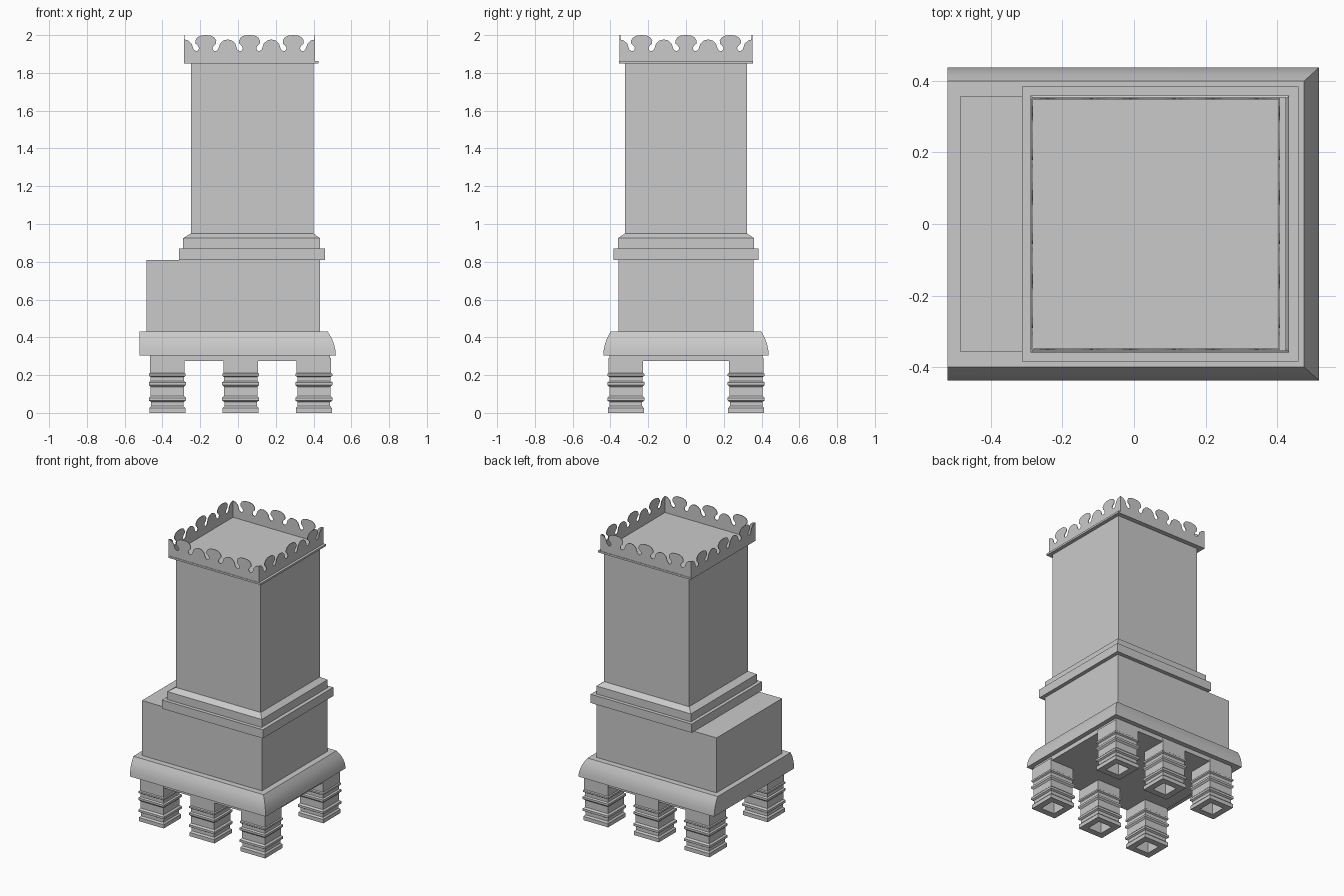
import bpy, bmesh
from mathutils import Vector

cube = bpy.data.objects.get("Cube")
if cube:
    bpy.data.objects.remove(cube, do_unlink=True)

# Single plain grey for the whole stove
grey = bpy.data.materials.new("plain_grey")
grey.use_nodes = True
GREY = (0.59, 0.59, 0.59, 1)
grey.diffuse_color = GREY
grey.node_tree.nodes["Principled BSDF"].inputs["Base Color"].default_value = GREY


def finish(name, bm):
    bmesh.ops.recalc_face_normals(bm, faces=bm.faces)
    mesh = bpy.data.meshes.new(name)
    bm.to_mesh(mesh)
    bm.free()
    mesh.materials.append(grey)
    obj = bpy.data.objects.new(name, mesh)
    bpy.context.collection.objects.link(obj)
    return obj


def loft(name, rings):
    """Stack of rectangles (x0, x1, half_depth, z), joined and capped."""
    bm = bmesh.new()
    loops = [[bm.verts.new(p) for p in
              ((x0, -y, z), (x1, -y, z), (x1, y, z), (x0, y, z))]
             for x0, x1, y, z in rings]
    for a, b in zip(loops, loops[1:]):
        for i in range(4):
            j = (i + 1) % 4
            bm.faces.new((a[i], a[j], b[j], b[i]))
    bm.faces.new(loops[0])
    bm.faces.new(loops[-1])
    return finish(name, bm)


def box(name, x0, x1, y, z0, z1):
    return loft(name, [(x0, x1, y, z0), (x0, x1, y, z1)])


# Banded hollow feet: three columns, two rows
foot = [(.091, .29), (.091, .212), (.097, .207), (.097, .196), (.088, .19),
        (.088, .168), (.098, .162), (.098, .148), (.088, .138), (.088, .09),
        (.098, .08), (.098, .065), (.086, .058), (.086, .036), (.095, .026),
        (.095, 0), (.052, 0), (.052, .2)]
for row, side in (("front", -1), ("back", 1)):
    for i, col in enumerate(("right", "middle", "left")):
        leg = loft(f"{row}_{col}_foot", [(-w, w, w, z) for w, z in foot])
        leg.location = (-.374 + .388 * i, side * .318, 0)

# Plate over the feet
box("foot_plate", -.465, .487, .405, .275, .306)

# Base slab, rounded on three sides and flat on the bench end
curve = [(0, .305), (.003, .335), (.010, .365), (.022, .395), (.043, .43)]
slab = loft("base_slab", [(-.522, .518 - d, .438 - d * .9, z) for d, z in curve])
bpy.ops.object.select_all(action='DESELECT')
slab.select_set(True)
bpy.context.view_layer.objects.active = slab
bpy.ops.object.shade_smooth_by_angle()

# Lower body with bench, mouldings and tower
box("lower_body", -.485, .434, .358, .43, .81)
box("lower_moulding", -.313, .46, .385, .81, .87)
loft("upper_moulding", [(-.29, .434, .36, .87), (-.29, .434, .36, .925),
                        (-.25, .40, .323, .95)])
box("tower", -.25, .40, .323, .94, 1.855)
box("cornice_plate", -.285, .425, .355, 1.85, 1.863)

# Scalloped crown: half a motif, from small lobe centre to big lobe centre
half = [(0, 1.977), (.022, 1.972), (.04, 1.955), (.05, 1.925), (.062, 1.915),
        (.075, 1.918), (.08, 1.932), (.072, 1.945), (.061, 1.955),
        (.06, 1.972), (.07, 1.988), (.09, 1.998), (.115, 2.0)]
motif = half + [(.23 - u, z) for u, z in reversed(half[1:-1])]


def crown_panel(name, start, end, thickness=.004):
    start, end = Vector(start), Vector(end)
    step = (end - start) / 3
    inward = Vector((-step.y, step.x, 0)).normalized() * thickness
    outline = [start + step * (k + u / .23) + Vector((0, 0, z))
               for k in range(3) for u, z in motif]
    outline += [end + Vector((0, 0, z)) for z in (half[0][1], 1.858)]
    outline.append(start + Vector((0, 0, 1.858)))
    bm = bmesh.new()
    face = bm.faces.new([bm.verts.new(p) for p in outline])
    ext = bmesh.ops.extrude_face_region(bm, geom=[face], use_keep_orig=True)
    moved = [v for v in ext["geom"] if isinstance(v, bmesh.types.BMVert)]
    bmesh.ops.translate(bm, verts=moved, vec=inward)
    finish(name, bm)


corners = [(-.286, -.352, 0), (.408, -.352, 0), (.408, .352, 0), (-.286, .352, 0)]
for i, side in enumerate(("front", "left", "back", "right")):
    crown_panel(f"{side}_crown", corners[i], corners[(i + 1) % 4])
